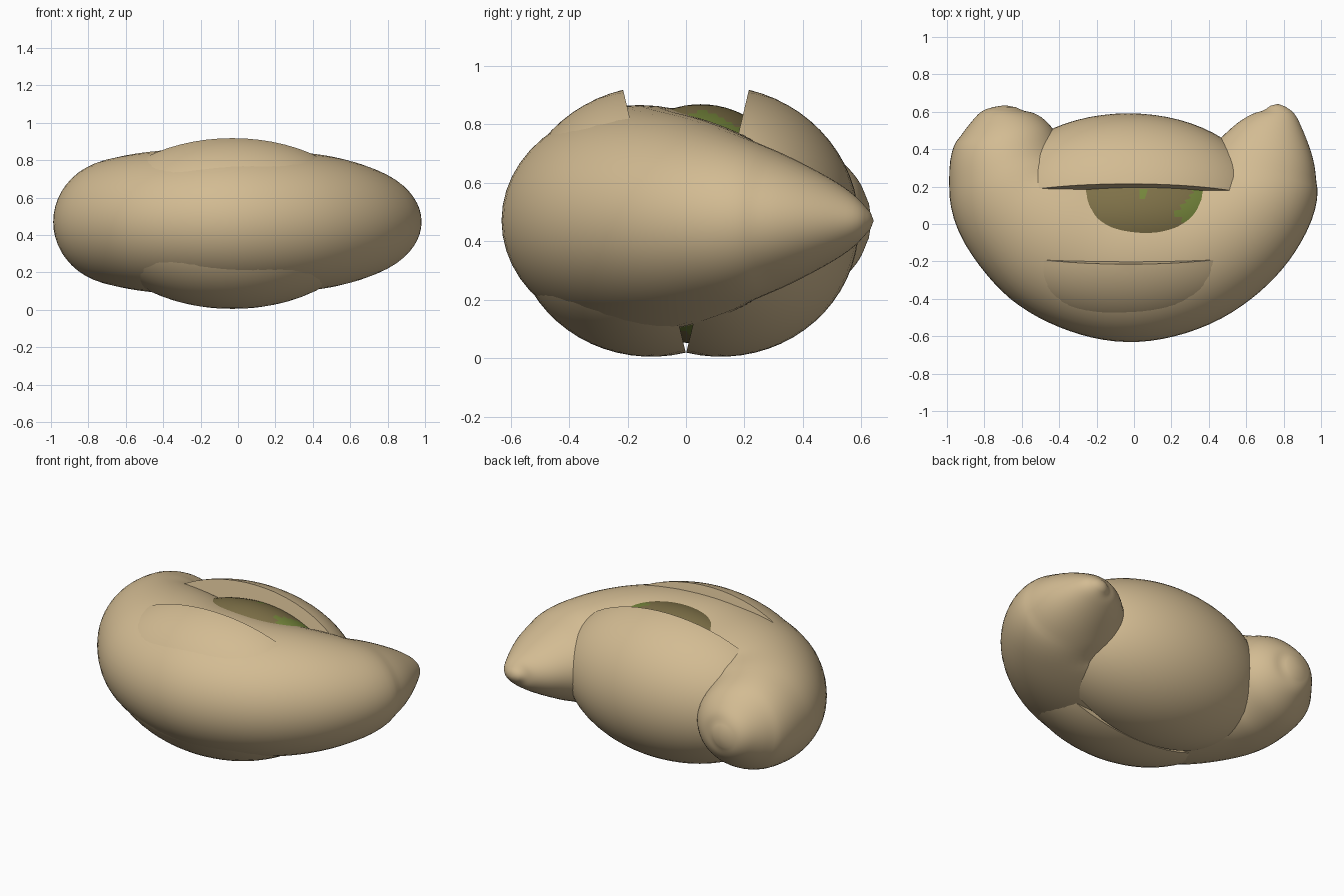
import bpy, bmesh, math
from mathutils import Vector, Matrix

if "Cube" in bpy.data.objects:
    bpy.data.objects.remove(bpy.data.objects["Cube"])


def material(name, rgb):
    m = bpy.data.materials.new(name)
    m.diffuse_color = (*rgb, 1)
    m.use_nodes = True
    m.node_tree.nodes["Principled BSDF"].inputs["Base Color"].default_value = m.diffuse_color
    return m


TAN = material("tan", (0.65, 0.50, 0.29))
SKIN = material("brown_skin", (0.21, 0.165, 0.065))
GREEN = material("green", (0.18, 0.24, 0.045))


def make_object(name, bm, mats):
    bmesh.ops.recalc_face_normals(bm, faces=bm.faces)
    mesh = bpy.data.meshes.new(name)
    bm.to_mesh(mesh)
    bm.free()
    for m in mats:
        mesh.materials.append(m)
    mesh.polygons.foreach_set("use_smooth", [True] * len(mesh.polygons))
    ob = bpy.data.objects.new(name, mesh)
    bpy.context.collection.objects.link(ob)
    return ob


def spline(rows, steps):
    """Catmull-Rom interpolation of rows of numbers."""
    pts = [Vector(r) for r in rows]
    pts = [2 * pts[0] - pts[1]] + pts + [2 * pts[-1] - pts[-2]]
    out = []
    for i in range(1, len(pts) - 2):
        a, b, c, d = pts[i - 1:i + 3]
        for k in range(steps):
            t = k / steps
            out.append(0.5 * (2 * b + (c - a) * t + (2 * a - 5 * b + 4 * c - d) * t * t
                              + (3 * b - 3 * c + d - a) * t ** 3))
    return out + [pts[-2]]


# Curved nut: sections along its bend as (x, y, half width, half height)
sections = [
    (-0.69, 0.625, 0.06, 0.06), (-0.69, 0.58, 0.16, 0.15), (-0.68, 0.47, 0.26, 0.25),
    (-0.67, 0.30, 0.325, 0.315), (-0.60, 0.13, 0.385, 0.35), (-0.42, -0.02, 0.45, 0.38),
    (-0.20, -0.125, 0.47, 0.39), (0.02, -0.16, 0.47, 0.395), (0.26, -0.12, 0.44, 0.38),
    (0.48, 0.00, 0.40, 0.35), (0.63, 0.15, 0.35, 0.30), (0.69, 0.31, 0.30, 0.235),
    (0.735, 0.46, 0.215, 0.16), (0.765, 0.57, 0.12, 0.09), (0.77, 0.63, 0.04, 0.03)]
SIDES = 48
bm = bmesh.new()
path = spline(sections, 6)
rings = []
for i, p in enumerate(path):
    q, r = path[max(i - 1, 0)], path[min(i + 1, len(path) - 1)]
    side = Vector((r[1] - q[1], q[0] - r[0], 0)).normalized()
    ring = []
    for k in range(SIDES):
        a = math.tau * k / SIDES
        ring.append(bm.verts.new(Vector((p[0], p[1], 0.47)) + side * p[2] * math.cos(a)
                                 + Vector((0, 0, p[3] * math.sin(a)))))
    rings.append(ring)
for a, b in zip(rings, rings[1:]):
    for k in range(SIDES):
        j = (k + 1) % SIDES
        bm.faces.new((a[k], a[j], b[j], b[k]))
for ring, tip in ((rings[0], (-0.69, 0.635, 0.47)), (rings[-1], (0.77, 0.642, 0.47))):
    v = bm.verts.new(tip)
    for k in range(SIDES):
        bm.faces.new((ring[k], ring[(k + 1) % SIDES], v))
make_object("curved_nut", bm, [TAN])

# Two half shells, opened about a hinge at the bottom
for name, s in (("back_shell", 1), ("front_shell", -1)):
    bm = bmesh.new()
    bmesh.ops.create_uvsphere(bm, u_segments=64, v_segments=32, radius=1)
    bmesh.ops.bisect_plane(bm, geom=bm.verts[:] + bm.edges[:] + bm.faces[:], dist=1e-4,
                           plane_co=(0, 0, 0), plane_no=(0, -s, 0), clear_outer=True)
    inner = bmesh.ops.duplicate(bm, geom=bm.verts[:] + bm.edges[:] + bm.faces[:])["geom"]
    for v in [g for g in inner if isinstance(g, bmesh.types.BMVert)]:
        v.co *= 0.95
    bmesh.ops.bridge_loops(bm, edges=[e for e in bm.edges if e.is_boundary])
    bm.transform(Matrix.Translation((-0.03, s * 0.108, 0.468))
                 @ Matrix.Rotation(-s * math.radians(13.4), 4, 'X')
                 @ Matrix.Diagonal((0.73, 0.485, 0.462, 1)))
    ob = make_object(name, bm, [TAN])
    bpy.context.view_layer.objects.active = ob
    ob.select_set(True)
    bpy.ops.object.shade_smooth_by_angle(angle=math.radians(40))
    ob.select_set(False)

# Green kernel with a patchy brown skin
bm = bmesh.new()
bmesh.ops.create_uvsphere(bm, u_segments=64, v_segments=40, radius=1)
bm.transform(Matrix.Translation((0.03, 0.05, 0.458)) @ Matrix.Diagonal((0.6, 0.36, 0.41, 1)))
for f in bm.faces:
    c = f.calc_center_median()
    patch = c.x + 0.04 * math.sin(25 * c.y) > 0.27
    speck = (c.x - 0.05) ** 2 + (c.y - 0.17) ** 2 < 0.0009
    f.material_index = 1 if patch or speck else 0
make_object("kernel", bm, [SKIN, GREEN])
